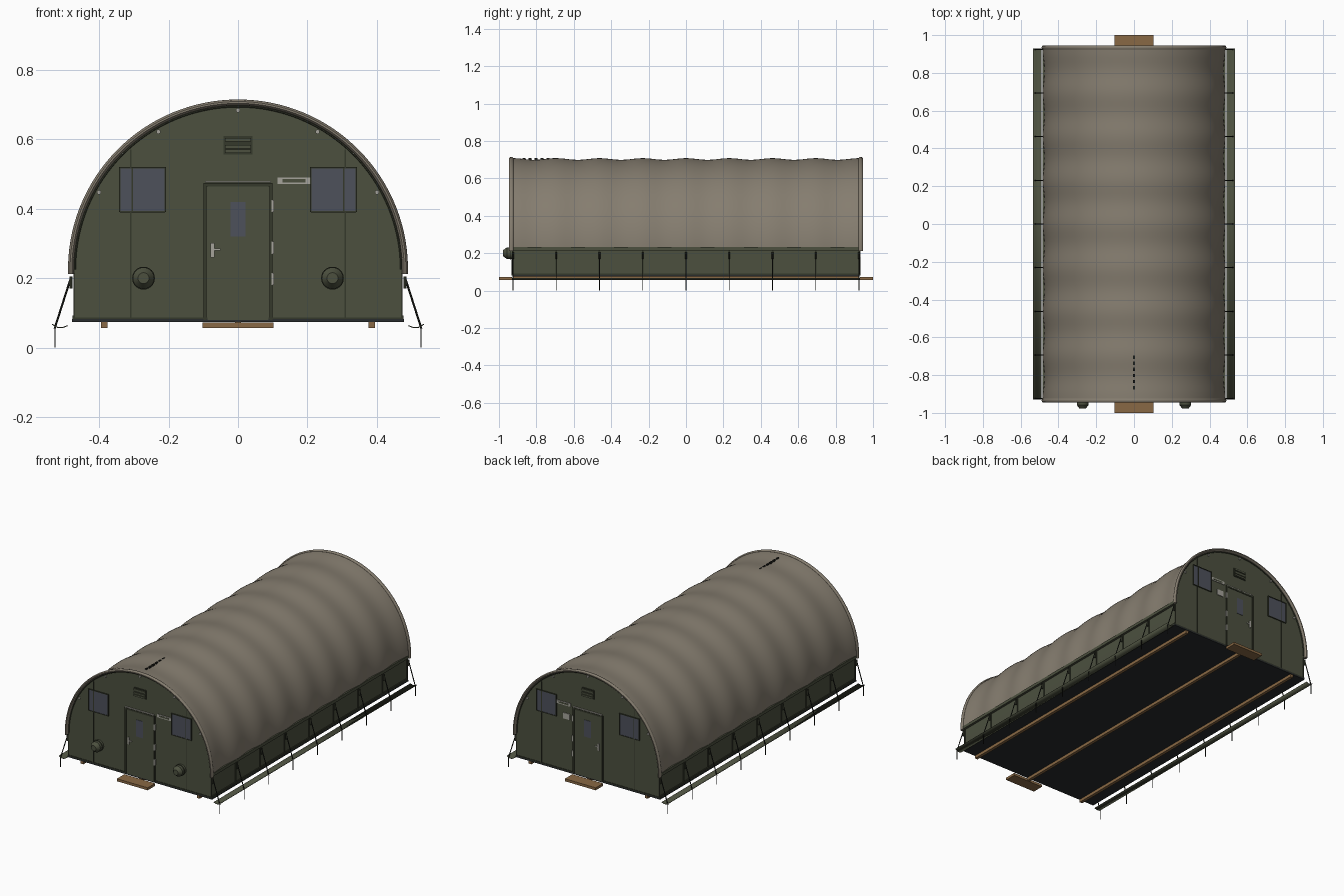
import bpy, bmesh, math
from mathutils import Vector, Matrix

if "Cube" in bpy.data.objects:
    bpy.data.objects.remove(bpy.data.objects["Cube"], do_unlink=True)


def material(name, r, g, b):
    m = bpy.data.materials.new(name)
    m.use_nodes = True
    m.diffuse_color = (r, g, b, 1)
    node = m.node_tree.nodes["Principled BSDF"]
    node.inputs["Base Color"].default_value = (r, g, b, 1)
    node.inputs["Roughness"].default_value = 0.8
    return m


CANVAS = material("tan canvas", 0.235, 0.205, 0.16)
GREEN = material("olive green", 0.072, 0.08, 0.049)
TRIM = material("dark olive trim", 0.035, 0.04, 0.024)
GLASS = material("slate window", 0.075, 0.082, 0.105)
WOOD = material("timber", 0.25, 0.14, 0.058)
FLOOR = material("black groundsheet", 0.022, 0.025, 0.026)
PALE = material("pale metal", 0.38, 0.37, 0.33)
DARK = material("black cord", 0.012, 0.013, 0.01)

SPRING = 0.225     # height where the arch begins
END = 0.925        # end wall position
BAY = END / 4      # distance between ribs
RIBS = [i * BAY for i in range(-4, 5)]
BASE = 0.08


def finish(name, bm, mat, smooth=False):
    bmesh.ops.recalc_face_normals(bm, faces=bm.faces)
    mesh = bpy.data.meshes.new(name)
    bm.to_mesh(mesh)
    bm.free()
    mesh.materials.append(mat)
    ob = bpy.data.objects.new(name, mesh)
    bpy.context.collection.objects.link(ob)
    if smooth:
        bpy.ops.object.select_all(action="DESELECT")
        bpy.context.view_layer.objects.active = ob
        ob.select_set(True)
        bpy.ops.object.shade_smooth_by_angle(angle=math.radians(40))
    return ob


def boxes(name, parts, mat):
    """Each part is x0, x1, y0, y1, z0, z1."""
    bm = bmesh.new()
    for x0, x1, y0, y1, z0, z1 in parts:
        place = Matrix.Translation(((x0 + x1) / 2, (y0 + y1) / 2, (z0 + z1) / 2))
        size = Matrix.Diagonal((abs(x1 - x0), abs(y1 - y0), abs(z1 - z0), 1))
        bmesh.ops.create_cube(bm, size=1, matrix=place @ size)
    return finish(name, bm, mat)


def rods(name, pairs, radius, mat, tip=None, sides=6):
    bm = bmesh.new()
    for a, b in pairs:
        a, b = Vector(a), Vector(b)
        turn = (b - a).to_track_quat("Z", "Y").to_matrix().to_4x4()
        bmesh.ops.create_cone(bm, cap_ends=True, segments=sides, radius1=radius,
                              radius2=radius if tip is None else tip, depth=(b - a).length,
                              matrix=Matrix.Translation((a + b) / 2) @ turn)
    return finish(name, bm, mat, True)


def grid(name, rows, mat, smooth=True, closed=False):
    bm = bmesh.new()
    rows = [[bm.verts.new(p) for p in row] for row in rows]
    n = len(rows[0])
    for r, s in zip(rows, rows[1:]):
        for i in range(n if closed else n - 1):
            j = (i + 1) % n
            bm.faces.new((r[i], r[j], s[j], s[i]))
    if closed:
        bm.faces.new(rows[0])
        bm.faces.new(rows[-1])
    return finish(name, bm, mat, smooth)


def arch(radius, y, steps=64):
    angles = [math.pi * i / steps for i in range(steps + 1)]
    return [(radius * math.cos(a), y, SPRING + radius * math.sin(a)) for a in angles]


# Green body with arched end walls
def outline(y):
    return [(0.47, y, BASE)] + arch(0.47, y) + [(-0.47, y, BASE)]


grid("tent_body", [outline(-END), outline(END)], GREEN, closed=True)

# Canvas roof sagging between the ribs
rows = []
for k in range(8 * 10 + 1):
    y = -END + k * BAY / 10
    sag = 0.009 * math.sin(math.pi * k / 10) ** 2
    rows.append(arch(0.483 - sag, y))
roof = grid("canvas_roof", rows, CANVAS)

# Rolled hoops framing both ends, with a dark inner cord
for s, end in ((-1, "front"), (1, "back")):
    rows = []
    for i in range(65):
        a = math.radians(-1.5) + math.radians(183) * i / 64
        ring = []
        for j in range(10):
            t = math.tau * j / 10
            r = 0.481 + 0.0085 * math.cos(t)
            ring.append((r * math.cos(a), s * (0.934 + 0.012 * math.sin(t)), SPRING + r * math.sin(a)))
        rows.append(ring)
    grid(end + "_roof_hoop", rows, CANVAS, closed=True)
    inner = arch(0.470, s * 0.929)
    rods(end + "_hoop_cord", list(zip(inner, inner[1:])), 0.003, TRIM)

# Side wall hems, straps, guy ropes, stakes and ground flaps
for s, side in ((-1, "right"), (1, "left")):
    wall = s * 0.47
    boxes(side + "_roof_hem", [(wall, s * 0.484, -END, END, 0.214, 0.232)], GREEN)
    boxes(side + "_wall_hem", [(wall, s * 0.477, -END, END, BASE, 0.092)], TRIM)
    boxes(side + "_wall_straps", [(wall, s * 0.474, y - 0.004, y + 0.004, 0.09, 0.215) for y in RIBS], TRIM)
    rods(side + "_guy_ropes", [((s * 0.48, y, 0.205), (s * 0.528, y, 0.055)) for y in RIBS], 0.003, DARK)
    rods(side + "_rope_toggles", [((s * 0.481, y, 0.17), (s * 0.481, y, 0.205)) for y in RIBS], 0.005, TRIM)
    rods(side + "_stakes", [((s * 0.527, y, 0), (s * 0.527, y, 0.06)) for y in RIBS], 0.0022, DARK)
    curve = [(0.49, 0.062), (0.505, 0.056), (0.52, 0.057), (0.536, 0.066)]
    flap = grid(side + "_ground_flap", [[(s * x, y, z) for x, z in curve] for y in (-0.93, 0.93)], GREEN)
    flap.modifiers.new("thickness", "SOLIDIFY").thickness = 0.003

# Floor, timber bearers and steps
boxes("groundsheet", [(-0.478, 0.478, -0.928, 0.928, 0.074, 0.082)], FLOOR)
boxes("floor_bearers", [(x - 0.009, x + 0.009, -END, END, 0.056, 0.075) for x in (-0.385, 0, 0.385)], WOOD)
boxes("door_steps", [(-0.102, 0.102, s * 0.93, s, 0.057, 0.072) for s in (-1, 1)], WOOD)

# Matching details on both end walls
for s, end in ((-1, "front"), (1, "back")):
    def plate(name, rects, mat, depth, s=s, end=end):
        """Rectangles x0, x1, z0, z1 raised from the end wall."""
        y0, y1 = s * (END - 0.002), s * (END + depth)
        return boxes(end + "_" + name, [(a, b, y0, y1, c, d) for a, b, c, d in rects], mat)

    # Door leaf, frame, pane, handle and hinges
    plate("door", [(-0.088, 0.088, BASE, 0.468)], GREEN, 0.004)
    plate("door_frame", [(-0.1, -0.09, BASE, 0.472), (0.09, 0.1, BASE, 0.472),
                         (-0.1, 0.1, 0.464, 0.474)], TRIM, 0.007)
    plate("door_gap", [(-0.095, 0.095, 0.475, 0.48)], PALE, 0.006)
    plate("door_pane", [(-0.022, 0.022, 0.32, 0.42)], GLASS, 0.006)
    plate("door_handle", [(-0.079, -0.067, 0.26, 0.302), (-0.079, -0.05, 0.28, 0.285)], PALE, 0.009)
    plate("door_hinges", [(0.096, 0.103, z, z + 0.035) for z in (0.18, 0.27, 0.39)], PALE, 0.009)

    # Windows with frame bars
    panes, bars = [], []
    for m in (-1, 1):
        a, b = sorted((m * 0.21, m * 0.34))
        panes.append((a, b, 0.393, 0.517))
        bars += [(x - 0.002, x + 0.002, 0.39, 0.52) for x in (a, b, m * 0.305)]
        bars += [(a, b, z - 0.002, z + 0.002) for z in (0.391, 0.518)]
    plate("windows", panes, GLASS, 0.003)
    plate("window_bars", bars, TRIM, 0.006)
    plate("wall_seams", [(m * 0.309 - 0.002, m * 0.309 + 0.002, z0, z1) for m in (-1, 1)
                         for z0, z1 in ((BASE, 0.39), (0.52, 0.57))], TRIM, 0.002)
    plate("bottom_hem", [(-0.477, 0.477, BASE, 0.087)], TRIM, 0.003)

    # Louvred vent and sign plates
    plate("vent", [(-0.042, 0.042, 0.556, 0.61)], TRIM, 0.004)
    plate("vent_louvres", [(-0.037, 0.037, z, z + 0.01) for z in (0.56, 0.574, 0.594)], GREEN, 0.009)
    plate("sign", [(0.114, 0.207, 0.471, 0.49)], PALE, 0.004)
    plate("sign_panel", [(0.128, 0.194, 0.476, 0.485)], GREEN, 0.005)
    if s > 0:
        plate("notice", [(0.12, 0.165, 0.39, 0.425)], PALE, 0.004)

    # Small tie rings below the hoop
    studs = []
    for angle in (29, 60, 90, 120, 151):
        a = math.radians(angle)
        x, z = 0.458 * math.cos(a), SPRING + 0.458 * math.sin(a)
        studs.append(((x, s * END, z), (x, s * (END + 0.008), z)))
    rods(end + "_tie_rings", studs, 0.007, PALE)

# Capped duct ports at the front
ports = (-0.272, 0.272)
rods("duct_collars", [((x, -0.92, 0.2), (x, -0.958, 0.2)) for x in ports], 0.031, GREEN, sides=24)
rods("duct_caps", [((x, -0.958, 0.2), (x, -0.978, 0.2)) for x in ports], 0.031, GREEN, tip=0.016, sides=24)
rods("duct_bands", [((x, -0.935, 0.2), (x, -0.942, 0.2)) for x in ports], 0.033, TRIM, sides=24)

# Row of lacing slots along the roof ridge
slots = [-0.875 + 0.032 * i for i in range(6)]
boxes("ridge_slots", [(-0.004, 0.004, y, y + 0.018, 0.697, 0.7095) for y in slots], DARK)
